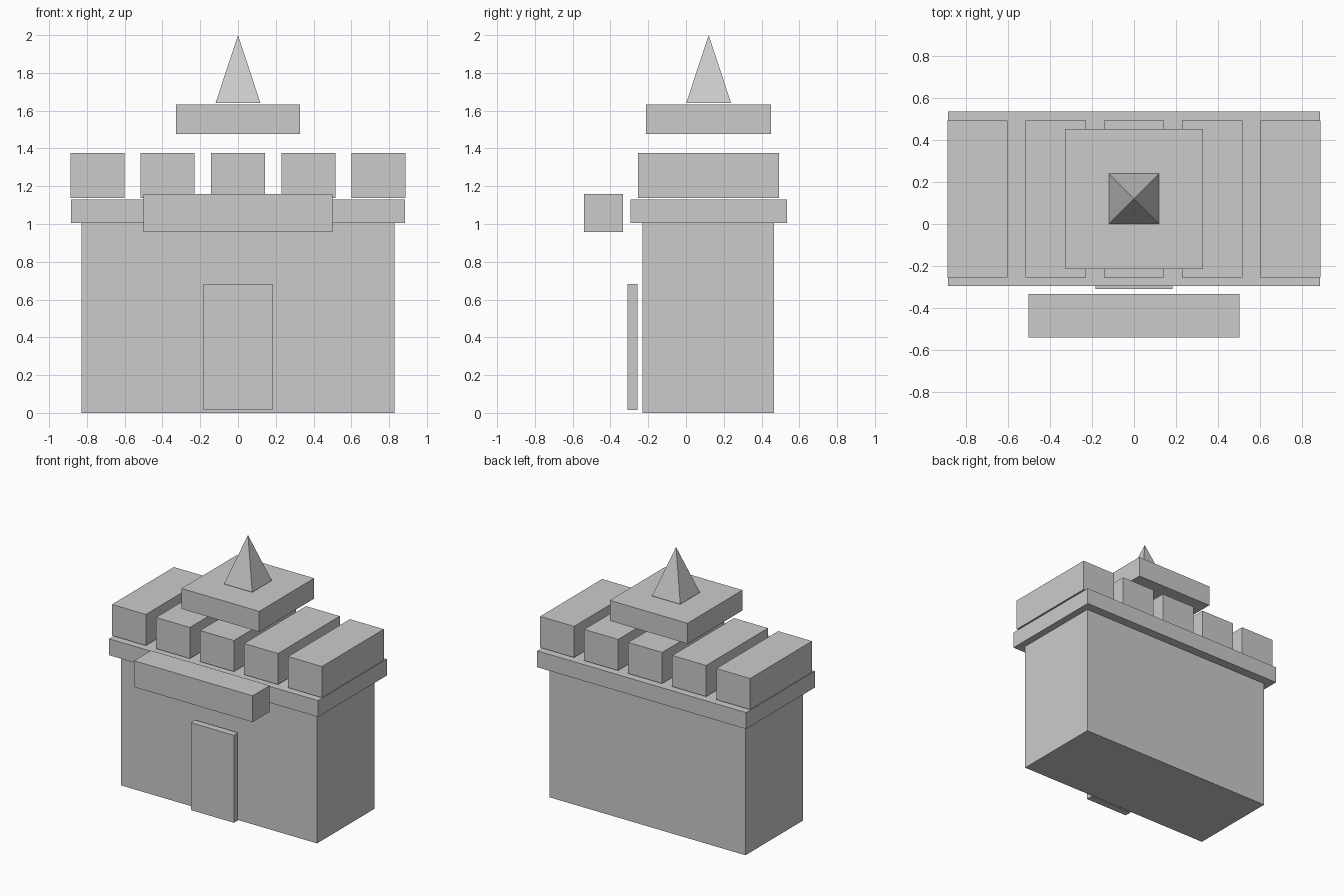
import bpy, bmesh, math

if "Cube" in bpy.data.objects:
    bpy.data.objects.remove(bpy.data.objects["Cube"])

stone = bpy.data.materials.new("stone grey")
stone.diffuse_color = (0.6, 0.6, 0.6, 1)
stone.use_nodes = True
stone.node_tree.nodes["Principled BSDF"].inputs["Base Color"].default_value = stone.diffuse_color


def finish(name, bm):
    mesh = bpy.data.meshes.new(name)
    bm.to_mesh(mesh)
    bm.free()
    mesh.materials.append(stone)
    obj = bpy.data.objects.new(name, mesh)
    bpy.context.collection.objects.link(obj)
    return obj


def box(name, x, y, z):
    """Block spanning the (min, max) ranges on each axis."""
    bm = bmesh.new()
    bmesh.ops.create_cube(bm, size=1)
    for v in bm.verts:
        v.co = [(a + b) / 2 + c * (b - a) for (a, b), c in zip((x, y, z), v.co)]
    return finish(name, bm)


# Main walls and overhanging parapet slab
box("keep_walls", (-0.829, 0.829), (-0.229, 0.466), (0, 1.005))
box("parapet_slab", (-0.883, 0.883), (-0.295, 0.535), (1.005, 1.13))

# Row of five battlement blocks
for i in range(5):
    cx = (i - 2) * 0.372
    box(f"battlement_{i + 1}", (cx - 0.143, cx + 0.143), (-0.254, 0.493), (1.138, 1.376))

# Door panel and the beam above it
box("door", (-0.182, 0.182), (-0.309, -0.257), (0.015, 0.683))
box("front_beam", (-0.501, 0.501), (-0.539, -0.333), (0.957, 1.158))

# Floating roof slab
box("roof_slab", (-0.328, 0.328), (-0.213, 0.451), (1.476, 1.632))

# Four-sided spire
bm = bmesh.new()
bmesh.ops.create_cone(bm, cap_ends=True, segments=4, radius1=0.119 * math.sqrt(2),
                      radius2=0, depth=0.36)
bmesh.ops.remove_doubles(bm, verts=bm.verts, dist=1e-5)
# Square the base to the walls whichever way the cone was generated
for v in bm.verts:
    if v.co.z < 0 and min(abs(v.co.x), abs(v.co.y)) < 0.01:
        a = math.atan2(v.co.y, v.co.x) + math.pi / 4
        r = math.hypot(v.co.x, v.co.y)
        v.co.x, v.co.y = r * math.cos(a), r * math.sin(a)
spire = finish("spire", bm)
spire.location = (0, 0.12, 1.82)
